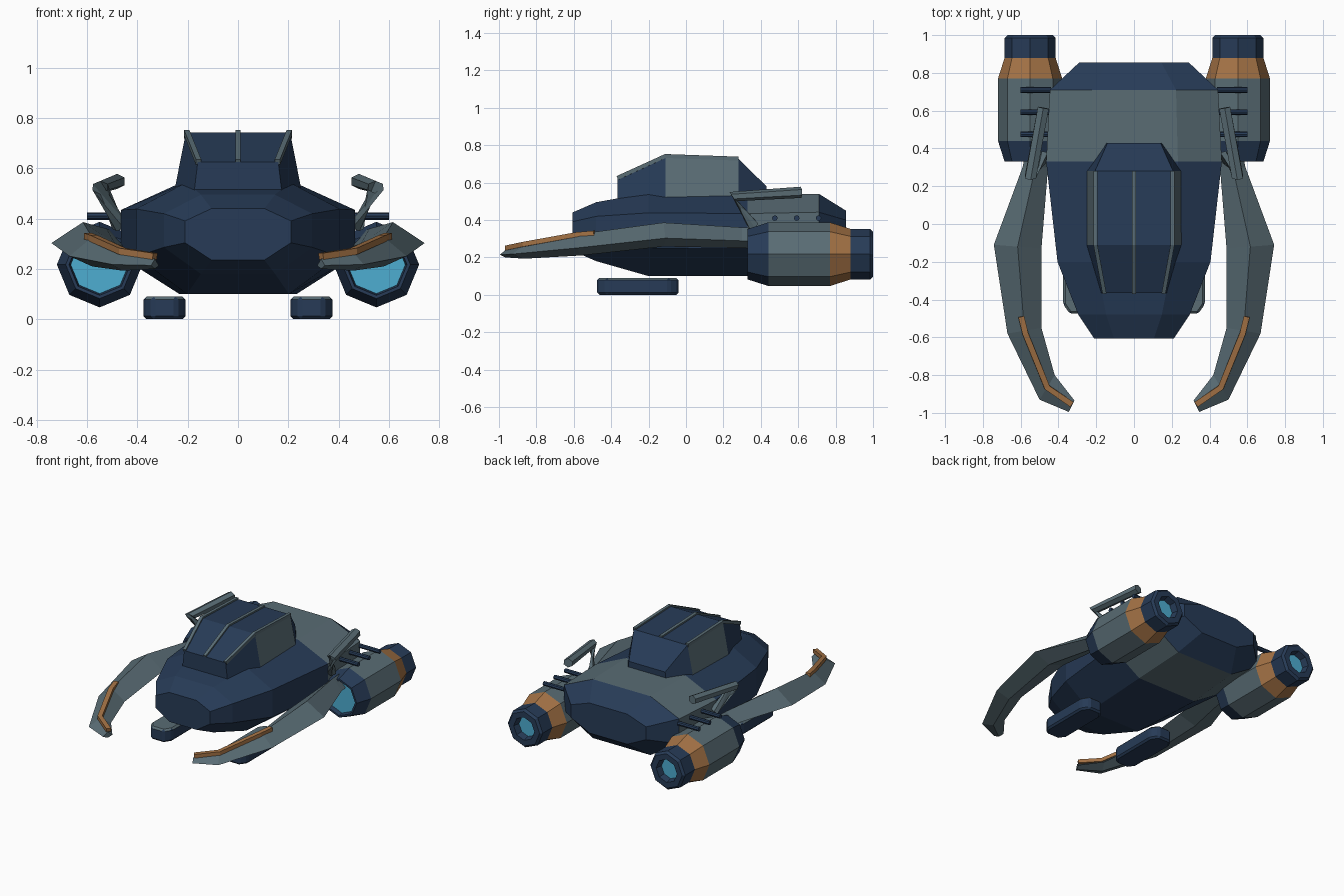
import bpy, bmesh
from math import sin, cos, pi
from mathutils import Vector

if "Cube" in bpy.data.objects:
    bpy.data.objects.remove(bpy.data.objects["Cube"])


def material(name, rgb):
    m = bpy.data.materials.new(name)
    m.use_nodes = True
    m.diffuse_color = (*rgb, 1)
    m.node_tree.nodes["Principled BSDF"].inputs["Base Color"].default_value = (*rgb, 1)
    return m


NAVY, GREY, COPPER, CYAN = range(4)
MATS = [material("navy hull", (.02, .044, .095)), material("slate grey", (.1, .15, .175)),
        material("copper", (.37, .17, .06)), material("cyan glow", (.075, .42, .64))]


def loft(name, rings, colour, caps=(NAVY, NAVY), bevel=0):
    """Skin a list of rings; colour(segment, side) picks the material."""
    bm = bmesh.new()
    rows = [[bm.verts.new(p) for p in ring] for ring in rings]
    n = len(rows[0])
    for s in range(len(rows) - 1):
        for j in range(n):
            k = (j + 1) % n
            f = bm.faces.new((rows[s][j], rows[s][k], rows[s + 1][k], rows[s + 1][j]))
            f.material_index = colour(s, j)
    for row, c in ((rows[0], caps[0]), (rows[-1], caps[1])):
        bm.faces.new(row).material_index = c
    bmesh.ops.recalc_face_normals(bm, faces=bm.faces)
    me = bpy.data.meshes.new(name)
    bm.to_mesh(me)
    bm.free()
    for m in MATS:
        me.materials.append(m)
    ob = bpy.data.objects.new(name, me)
    bpy.context.collection.objects.link(ob)
    if bevel:
        mod = ob.modifiers.new("edge", "BEVEL")
        mod.width = bevel
        mod.segments = 1
    return ob


def sweep(name, path, width, height, sides, mat):
    """Sweep a polygon section along a polyline."""
    pts = [Vector(p) for p in path]
    rings = []
    for i, p in enumerate(pts):
        d = (pts[min(i + 1, len(pts) - 1)] - pts[max(i - 1, 0)]).normalized()
        side = d.cross(Vector((0, 0, 1))).normalized()
        up = side.cross(d)
        ring = []
        for j in range(sides):
            a = 2 * pi * (j + .5) / sides
            ring.append(p + side * width * cos(a) + up * height * sin(a))
        rings.append(ring)
    return loft(name, rings, lambda s, j: mat, (mat, mat))


def octagon(cx, cz, y, r):
    return [(cx + r * cos(j * pi / 4), y, cz + r * sin(j * pi / 4)) for j in range(8)]


# Hull: chamfered sections (y, half width, bottom, top)
def hull_ring(y, w, lo, hi):
    f, c = w * .5, (hi - lo) * .24
    return [(f, y, lo), (w, y, lo + c * 1.4), (w, y, hi - c), (f, y, hi),
            (-f, y, hi), (-w, y, hi - c), (-w, y, lo + c * 1.4), (-f, y, lo)]


hull = [(-.607, .21, .235, .44), (-.48, .295, .18, .495), (-.2, .405, .1, .545),
        (.33, .465, .1, .54), (.71, .445, .13, .54), (.855, .29, .24, .45)]
loft("hull", [hull_ring(*s) for s in hull], lambda s, j: GREY if s == 3 else NAVY)

# Canopy: (y, base half width, top half width, top height)
canopy = [(-.365, .175, .16, .625), (-.11, .255, .207, .742),
          (.28, .255, .207, .728), (.43, .15, .14, .58)]
loft("canopy", [[(b, y, .5), (t, y, z), (-t, y, z), (-b, y, .5)] for y, b, t, z in canopy],
     lambda s, j: GREY if s == 1 and j in (0, 2) else NAVY)
for name, k in (("right", -1), ("centre", 0), ("left", 1)):
    sweep("canopy_strut_" + name,
          [(k * (t - .003), y, z) for y, b, t, z in canopy[:3]], .015, .015, 4, GREY)

# Paired parts
for tag, m in (("left", 1), ("right", -1)):
    ex, ez = .55 * m, .217

    # Engine pod with recessed intake and exhaust
    pod = [(.36, .115), (.33, .122), (.33, .135), (.44, .17), (.77, .17), (.88, .135),
           (.985, .135), (1, .12), (1, .08), (.955, .07)]
    bands = [NAVY, NAVY, NAVY, GREY, COPPER, NAVY, NAVY, NAVY, NAVY]
    loft("engine_" + tag, [octagon(ex, ez, y, r) for y, r in pod],
         lambda s, j: bands[s], (CYAN, CYAN))

    # Cooling rods over the engine
    for i in range(3):
        y = .475 + .117 * i
        loft(f"cooling_rod_{tag}_{i + 1}",
             [[(x * m, y + .015 * cos(a * pi / 4), .41 + .015 * sin(a * pi / 4))
               for a in range(8)] for x in (.44, .6)], lambda s, j: NAVY)

    # Forward boom: outer and inner plan edges, mid height, half height
    boom = [((.57, .4), (.45, .4), .3, .055), ((.59, .3), (.455, .3), .305, .055),
            ((.742, -.11), (.49, -.13), .322, .064), ((.67, -.58), (.49, -.55), .268, .058),
            ((.5, -.93), (.42, -.8), .228, .035), ((.345, -.995), (.315, -.935), .22, .02)]
    rings = []
    for (ox, oy), (nx, ny), z, h in boom:
        cx, cy = (ox + nx) / 2, (oy + ny) / 2
        rings.append([(ox * m, oy, z - h * .3), (cx * m, cy, z + h),
                      (nx * m, ny, z - h * .3), (cx * m, cy, z - h)])
    loft("boom_" + tag, rings, lambda s, j: GREY, (GREY, GREY))

    # Copper trim along the boom ridge
    sweep("boom_trim_" + tag,
          [(.597 * m, -.49, .33), (.575 * m, -.58, .322), (.46 * m, -.865, .27),
           (.33 * m, -.955, .25)], .022, .018, 4, COPPER)

    # Bent arm above the engine
    sweep("upper_arm_" + tag,
          [(.47 * m, .36, .37), (.548 * m, .25, .525), (.48 * m, .615, .548)],
          .034, .03, 6, GREY)

    # Landing skid with chamfered ends and a grey top
    sx, hx, y0, y1 = .292 * m, .083, -.475, -.04
    plan = [(-hx, y0 + .05), (-hx + .035, y0), (hx - .035, y0), (hx, y0 + .05),
            (hx, y1 - .05), (hx - .035, y1), (-hx + .035, y1), (-hx, y1 - .05)]
    loft("landing_skid_" + tag, [[(sx + x, y, z) for x, y in plan] for z in (0, .09)],
         lambda s, j: NAVY, (NAVY, GREY), .012)
